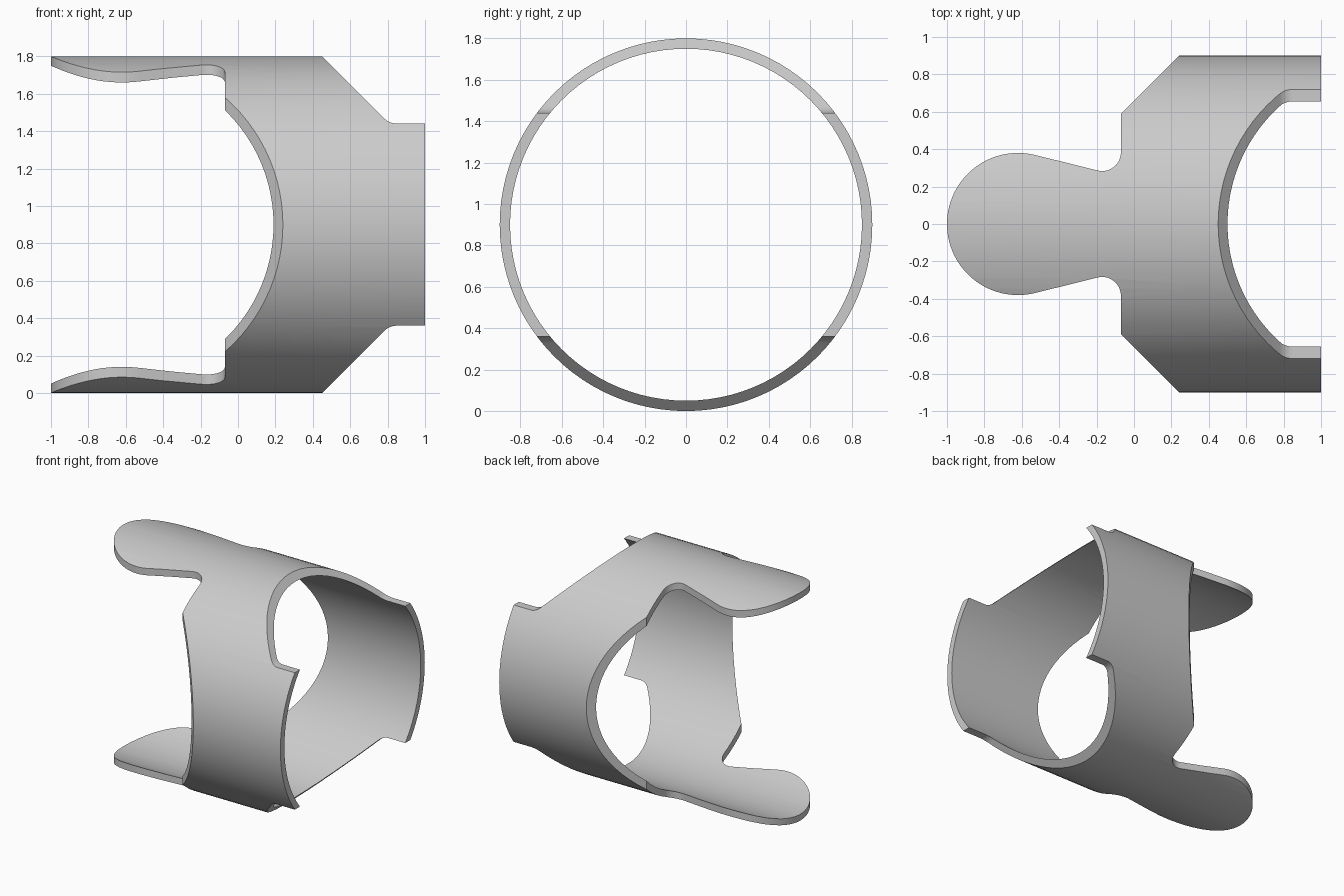
import bpy, bmesh
from math import sin, cos, radians, pi
from mathutils import Matrix, Vector

if "Cube" in bpy.data.objects:
    bpy.data.objects.remove(bpy.data.objects["Cube"])

RADIUS, WALL, SEGMENTS = 0.9, 0.05, 96


def arc(cx, cy, r, start, end, steps):
    angles = [radians(start + (end - start) * i / steps) for i in range(steps + 1)]
    return [(cx + r * cos(a), cy + r * sin(a)) for a in angles]


def mirrored(half):
    """Close a half outline by mirroring it across the x axis."""
    return half + [(x, -y) for x, y in reversed(half) if abs(y) > 1e-5]


def prism(name, outline, axis, low, high):
    """Extrude a 2D outline along an axis between two positions."""
    place = {"x": lambda u, v, t: (t, u, v),
             "y": lambda u, v, t: (u, t, v),
             "z": lambda u, v, t: (u, v, t)}[axis]
    bm = bmesh.new()
    face = bm.faces.new([bm.verts.new(place(u, v, low)) for u, v in outline])
    grown = bmesh.ops.extrude_face_region(bm, geom=[face])["geom"]
    moved = [g for g in grown if isinstance(g, bmesh.types.BMVert)]
    bmesh.ops.translate(bm, verts=moved, vec=Vector(place(0, 0, high - low)))
    bmesh.ops.recalc_face_normals(bm, faces=bm.faces)
    mesh = bpy.data.meshes.new(name)
    bm.to_mesh(mesh)
    bm.free()
    ob = bpy.data.objects.new(name, mesh)
    bpy.context.collection.objects.link(ob)
    return ob


def cut(target, cutter, operation):
    """Apply a boolean and discard the cutter."""
    mod = target.modifiers.new(cutter.name, "BOOLEAN")
    mod.object, mod.operation, mod.solver = cutter, operation, "EXACT"
    bpy.context.view_layer.objects.active = target
    bpy.ops.object.modifier_apply(modifier=mod.name)
    bpy.data.objects.remove(cutter)


# Tube lying along x
def circle(r):
    return arc(0, 0, r, 0, 360, SEGMENTS)[:-1]


ring = prism("clip_ring", circle(RADIUS), "x", -1.1, 1)
cut(ring, prism("bore", circle(RADIUS - WALL), "x", -1.3, 1.3), "DIFFERENCE")

# Plan outline: rounded tongue, filleted root, shoulder and slanted scoop
tongue = (arc(-0.62, 0, 0.38, 180, 76, 28)
          + arc(-0.17, 0.383, 0.1, -104, 0, 12)
          + [(-0.07, 0.59), (0.43, 1.09), (1.2, 1.09)])
cut(ring, prism("plan_outline", mirrored(tongue), "z", -1.2, 1.2), "INTERSECT")

# Side outline: tapered body with a filleted, narrower end band
body = ([(-1.2, 1.1), (0.25, 1.1)]
        + arc(0.851, 0.64, 0.1, 225, 270, 8) + [(1.2, 0.54)])
cut(ring, prism("side_outline", mirrored(body), "y", -1.2, 1.2), "INTERSECT")

# Rest on the ground
ring.data.transform(Matrix.Translation((0, 0, RADIUS)))

# Plain grey material
grey = bpy.data.materials.new("plain_grey")
grey.use_nodes = True
colour = (0.6, 0.6, 0.6, 1)
grey.diffuse_color = colour
grey.node_tree.nodes["Principled BSDF"].inputs["Base Color"].default_value = colour
ring.data.materials.clear()
ring.data.materials.append(grey)

bpy.ops.object.select_all(action="DESELECT")
ring.select_set(True)
bpy.context.view_layer.objects.active = ring
bpy.ops.object.shade_smooth_by_angle(angle=radians(30))
